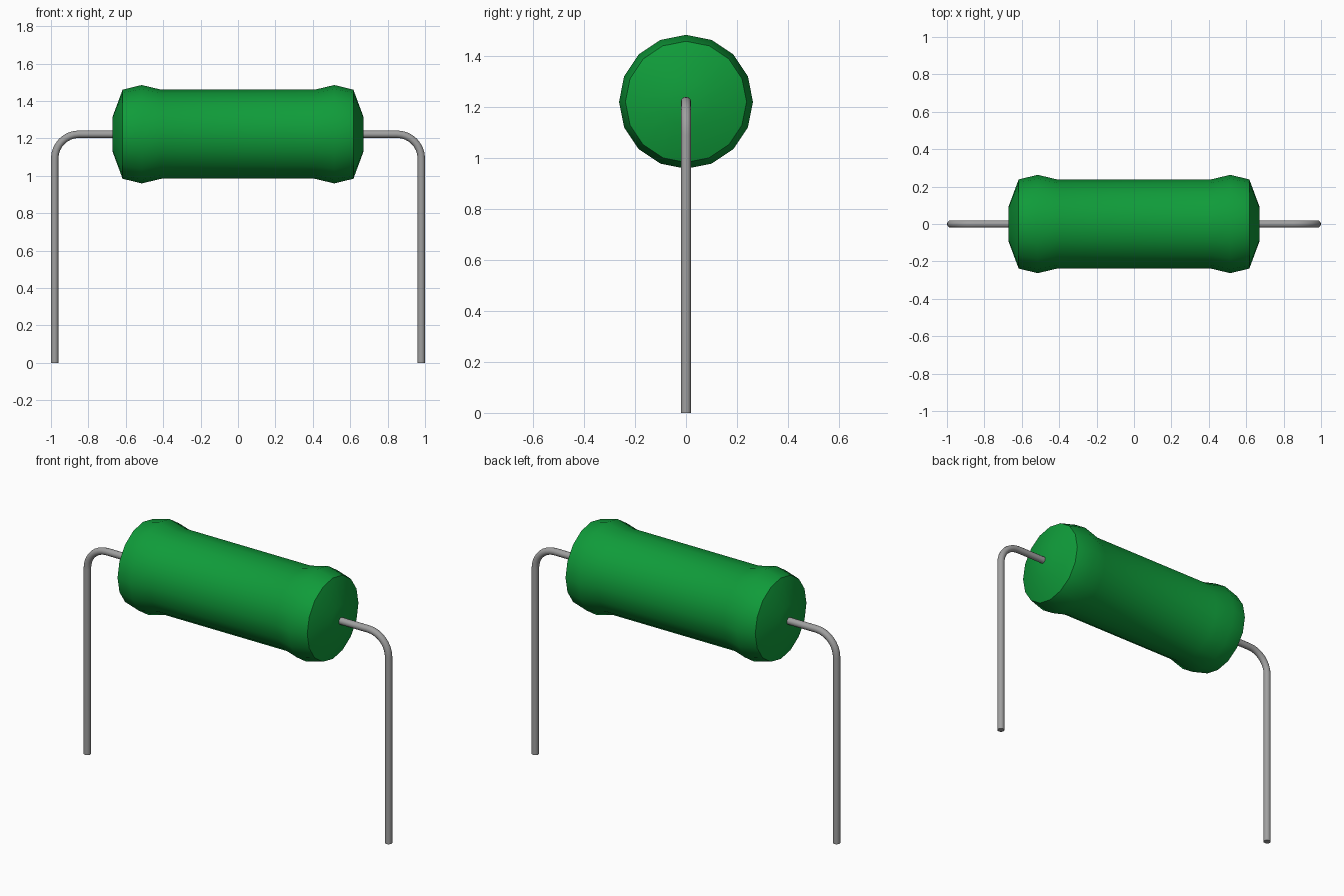
import bpy, bmesh, math
from mathutils import Matrix

cube = bpy.data.objects.get("Cube")
if cube:
    bpy.data.objects.remove(cube, do_unlink=True)

AXIS_Z = 1.222      # height of the body's axis
WIRE_R = 0.02
LEG_X = 0.98
BEND_R = 0.13


def material(name, rgb, roughness):
    m = bpy.data.materials.new(name)
    m.use_nodes = True
    m.diffuse_color = (*rgb, 1)
    bsdf = m.node_tree.nodes["Principled BSDF"]
    bsdf.inputs["Base Color"].default_value = (*rgb, 1)
    bsdf.inputs["Roughness"].default_value = roughness
    return m


green = material("green_enamel", (0.005, 0.33, 0.042), 0.5)
grey = material("grey_metal", (0.35, 0.35, 0.35), 0.4)


def finish(name, bm, mat, angle):
    bmesh.ops.recalc_face_normals(bm, faces=bm.faces)
    me = bpy.data.meshes.new(name)
    bm.to_mesh(me)
    bm.free()
    me.materials.append(mat)
    ob = bpy.data.objects.new(name, me)
    bpy.context.collection.objects.link(ob)
    bpy.ops.object.select_all(action="DESELECT")
    ob.select_set(True)
    bpy.context.view_layer.objects.active = ob
    bpy.ops.object.shade_smooth_by_angle(angle=math.radians(angle))
    return ob


def loft(bm, frames, radii, sides):
    """Join circles, given as (centre, axis u, axis v), into a capped tube."""
    rings = []
    for (c, u, v), r in zip(frames, radii):
        ring = []
        for i in range(sides):
            a = 2 * math.pi * i / sides
            ring.append(bm.verts.new([c[k] + r * (u[k] * math.cos(a) + v[k] * math.sin(a))
                                      for k in range(3)]))
        rings.append(ring)
    for p, q in zip(rings, rings[1:]):
        for i in range(sides):
            j = (i + 1) % sides
            bm.faces.new((p[i], p[j], q[j], q[i]))
    bm.faces.new(rings[0])
    bm.faces.new(rings[-1])


# Body: turned profile with a swollen collar at each end
half = [(0.41, 0.238), (0.515, 0.263), (0.617, 0.238), (0.67, 0.095)]
profile = [(-x, r) for x, r in reversed(half)] + half
bm = bmesh.new()
loft(bm, [((x, 0, AXIS_Z), (0, 0, 1), (0, 1, 0)) for x, r in profile],
     [r for x, r in profile], 16)
finish("resistor_body", bm, green, 35)

# Leads: straight out of the body, a quarter bend, then down to the ground
for name, side in (("left_lead", 1), ("right_lead", -1)):
    frames = [((0.64, 0, AXIS_Z), (0, 0, 1), (0, 1, 0))]
    for i in range(9):
        a = math.pi / 2 * (1 - i / 8)
        n = (math.cos(a), 0, math.sin(a))
        centre = (LEG_X - BEND_R + BEND_R * n[0], 0, AXIS_Z - BEND_R + BEND_R * n[2])
        frames.append((centre, n, (0, 1, 0)))
    frames.append(((LEG_X, 0, 0), (1, 0, 0), (0, 1, 0)))
    bm = bmesh.new()
    loft(bm, frames, [WIRE_R] * len(frames), 12)
    bmesh.ops.transform(bm, matrix=Matrix.Diagonal((side, 1, 1, 1)), verts=bm.verts)
    finish(name, bm, grey, 50)
